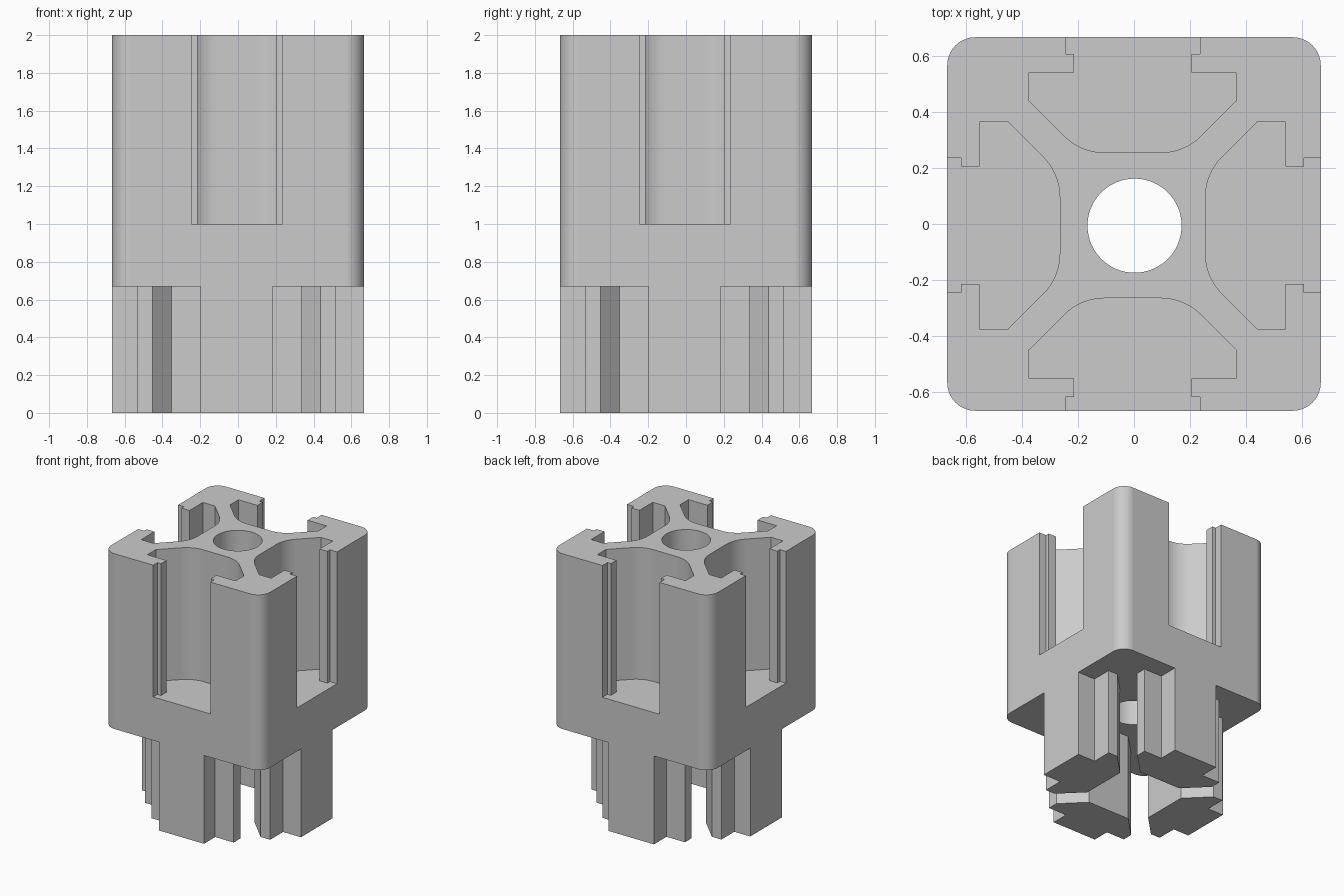
import bpy, bmesh, math
from mathutils import Matrix, Vector

cube = bpy.data.objects.get("Cube")
if cube:
    bpy.data.objects.remove(cube, do_unlink=True)

HALF = 0.667        # half width of the square body
STEP = 0.67         # height where the prongs meet the body
FLOOR = 1.0         # height of the slot floors
TOP = 2.0

grey = bpy.data.materials.new("plain grey")
grey.use_nodes = True
grey.diffuse_color = (0.6, 0.6, 0.6, 1)
grey.node_tree.nodes["Principled BSDF"].inputs["Base Color"].default_value = (0.6, 0.6, 0.6, 1)


def prism(name, outline, z0, z1):
    """Extrude a counter-clockwise outline from z0 to z1."""
    bm = bmesh.new()
    face = bm.faces.new([bm.verts.new((x, y, z0)) for x, y in outline])
    up = bmesh.ops.extrude_face_region(bm, geom=[face], use_keep_orig=True)
    moved = [v for v in up["geom"] if isinstance(v, bmesh.types.BMVert)]
    bmesh.ops.translate(bm, verts=moved, vec=(0, 0, z1 - z0))
    bmesh.ops.recalc_face_normals(bm, faces=bm.faces)
    mesh = bpy.data.meshes.new(name)
    bm.to_mesh(mesh)
    bm.free()
    mesh.materials.append(grey)
    obj = bpy.data.objects.new(name, mesh)
    bpy.context.collection.objects.link(obj)
    return obj


def arc(cx, cy, r, start, end, steps):
    angles = [math.radians(start + (end - start) * i / steps) for i in range(steps + 1)]
    return [(cx + r * math.cos(a), cy + r * math.sin(a)) for a in angles]


def mirrored(half):
    """Complete a half outline on +x into a closed one."""
    return half + [(-x, y) for x, y in reversed(half)]


def turned(outline, quarter, shift):
    """Rotate an outline by quarter turns, then shift it."""
    rot = Matrix.Rotation(quarter * math.pi / 2, 2)
    return [tuple(rot @ Vector(p) + Vector(shift)) for p in outline]


def combine(target, other, operation):
    mod = target.modifiers.new(operation.lower(), "BOOLEAN")
    mod.operation = operation
    mod.solver = "EXACT"
    mod.object = other
    bpy.context.view_layer.objects.active = target
    bpy.ops.object.modifier_apply(modifier=mod.name)
    bpy.data.objects.remove(other, do_unlink=True)


# Square body with rounded upright corners
r = 0.1
c = HALF - r
corners = []
for i, (sx, sy) in enumerate(((1, 1), (-1, 1), (-1, -1), (1, -1))):
    corners += arc(sx * c, sy * c, r, 90 * i, 90 * i + 90, 10)
body = prism("slotted_body", corners, STEP, TOP)

# T-shaped slots: stepped lip, undercut, slanted sides and rounded bottom
radius = 0.205
slot = mirrored([(0.24, -0.8), (0.24, -0.612), (0.21, -0.612), (0.21, -0.546),
                 (0.37, -0.546), (0.37, -0.445)]
                + arc(0.1, -0.26 - radius, radius, 45, 90, 8))
for q in range(4):
    combine(body, prism("slot_cutter", turned(slot, q, (-0.005, -0.005)), FLOOR, TOP + 0.2),
            "DIFFERENCE")

# Bore through the middle
combine(body, prism("bore_cutter", arc(0.002, -0.006, 0.168, 0, 354.375, 63), STEP - 0.2, TOP + 0.2),
        "DIFFERENCE")

# Plug prongs under the body, shaped to fit the slots
prong = mirrored([(0.19, -0.66), (0.19, -0.525), (0.345, -0.525), (0.345, -0.445),
                  (0.18, -0.28)])
for q in range(4):
    outline = turned(prong, q, (-0.008, -0.008))
    # The outer side of each prong is flush with the body
    axis = 1 - q % 2
    flush = []
    for p in outline:
        p = list(p)
        if abs(p[axis]) > 0.6:
            p[axis] = math.copysign(HALF, p[axis])
        flush.append(p)
    combine(body, prism("prong", flush, 0, STEP), "UNION")

# Smooth the rounded walls while the flat ones stay flat
bpy.ops.object.select_all(action="DESELECT")
body.select_set(True)
bpy.context.view_layer.objects.active = body
bpy.ops.object.shade_smooth_by_angle(angle=math.radians(25))
weighted = body.modifiers.new("weighted normals", "WEIGHTED_NORMAL")
weighted.keep_sharp = True
